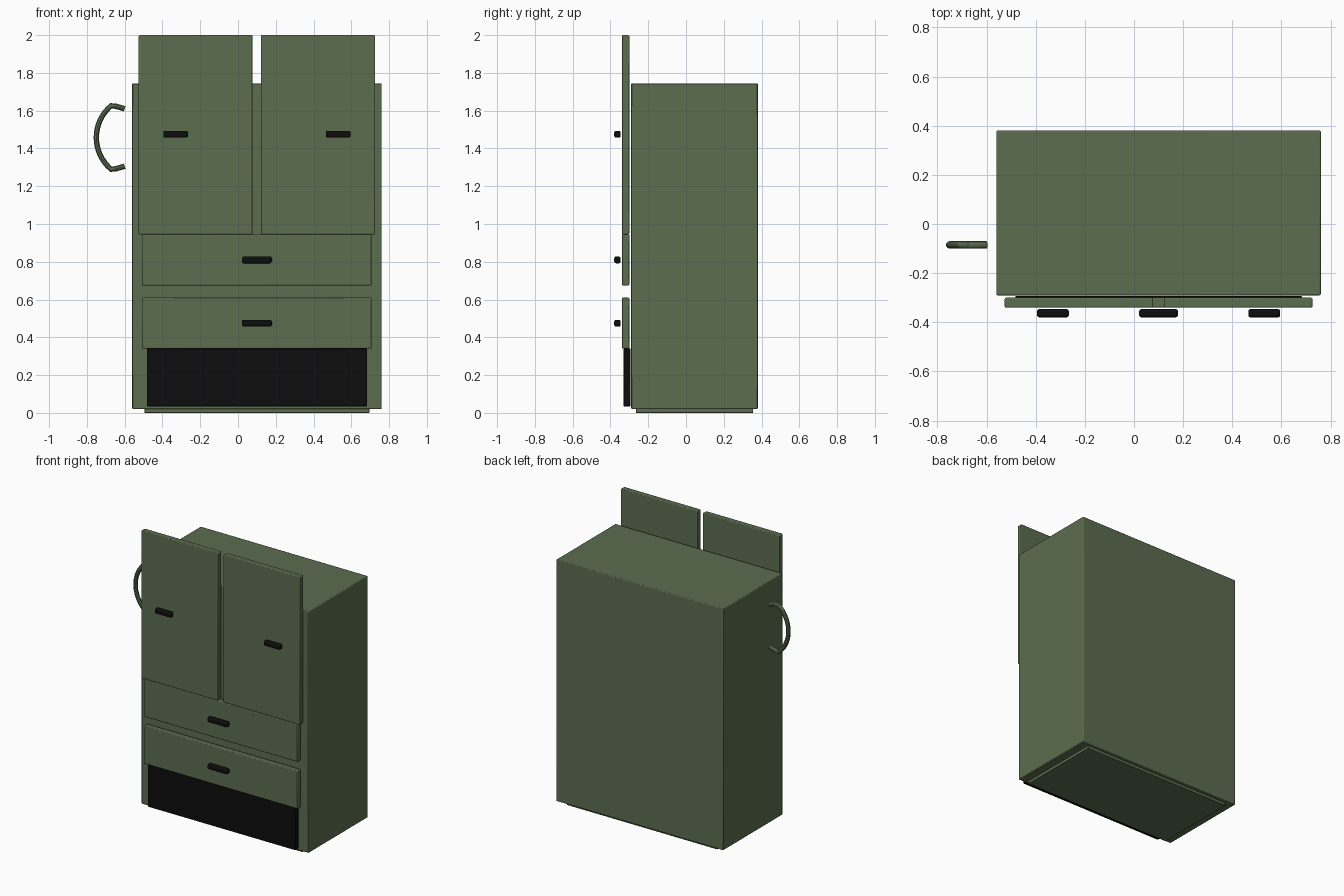
import bpy
import math

default = bpy.data.objects.get("Cube")
if default:
    bpy.data.objects.remove(default, do_unlink=True)


def material(name, rgb):
    mat = bpy.data.materials.new(name)
    mat.use_nodes = True
    color = (*rgb, 1.0)
    mat.diffuse_color = color
    mat.node_tree.nodes["Principled BSDF"].inputs["Base Color"].default_value = color
    return mat


GREEN = material("olive green", (0.107, 0.153, 0.08))
BLACK = material("black", (0.004, 0.004, 0.004))


def finish(obj, mat):
    """Assign the colour and smooth only the soft edges."""
    obj.data.materials.append(mat)
    bpy.ops.object.select_all(action="DESELECT")
    obj.select_set(True)
    bpy.context.view_layer.objects.active = obj
    bpy.ops.object.shade_smooth_by_angle(angle=math.radians(35))


def box(name, xs, ys, zs, mat, bevel=0.005, segments=2):
    """Box between the given limits, with slightly rounded edges."""
    spans = (xs, ys, zs)
    bpy.ops.mesh.primitive_cube_add(size=1, location=[sum(s) / 2 for s in spans])
    obj = bpy.context.object
    obj.name = name
    obj.scale = [s[1] - s[0] for s in spans]
    bpy.ops.object.transform_apply(location=False, rotation=False, scale=True)
    mod = obj.modifiers.new("Soft edges", "BEVEL")
    mod.width = bevel
    mod.segments = segments
    finish(obj, mat)
    return obj


MID = 0.1  # centre line of the cabinet
FRONT = (-0.34, -0.30)


def centred(half):
    return (MID - half, MID + half)


def pull(name, x, z, half):
    box(name, (x - half, x + half), (-0.38, -0.346), (z - 0.018, z + 0.018),
        BLACK, 0.01, 3)


# Cabinet body and recessed base
box("body", centred(0.66), (-0.29, 0.38), (0.02, 1.745), GREEN)
box("base", centred(0.595), (-0.265, 0.355), (0, 0.03), GREEN, 0.003)

# Mirrored pair of doors with pulls
for side, sign in (("right", -1), ("left", 1)):
    xs = sorted((MID + sign * 0.022, MID + sign * 0.626))
    box(side + "_door", xs, FRONT, (0.945, 2.0), GREEN)
    pull(side + "_door_pull", MID + sign * 0.43, 1.475, 0.065)

# Two drawers with pulls
for level, bottom in (("upper", 0.675), ("lower", 0.34)):
    box(level + "_drawer", centred(0.608), FRONT, (bottom, bottom + 0.27), GREEN)
    pull(level + "_drawer_pull", MID, bottom + 0.135, 0.079)

# Dark kick panel
box("kick_panel", centred(0.583), (-0.33, -0.293), (0.035, 0.34), BLACK, 0.003)

# Bowed side handle with two short returning ends
centre_x, centre_z, radius = -0.53, 1.458, 0.22
path = [(-0.60, centre_z + 0.152), (-0.645, centre_z + 0.165)]
for i in range(17):
    a = math.radians(130 + 100 * i / 16)
    path.append((centre_x + radius * math.cos(a), centre_z + radius * math.sin(a)))
path += [(x, 2 * centre_z - z) for x, z in reversed(path[:2])]
curve = bpy.data.curves.new("side_handle", "CURVE")
curve.dimensions = "3D"
curve.bevel_depth = 0.015
curve.bevel_resolution = 3
curve.use_fill_caps = True
spline = curve.splines.new("POLY")
spline.points.add(len(path) - 1)
for point, (x, z) in zip(spline.points, path):
    point.co = (x, -0.085, z, 1)
handle = bpy.data.objects.new("side_handle", curve)
bpy.context.collection.objects.link(handle)
bpy.ops.object.select_all(action="DESELECT")
handle.select_set(True)
bpy.context.view_layer.objects.active = handle
bpy.ops.object.convert(target="MESH")
finish(bpy.context.object, GREEN)
